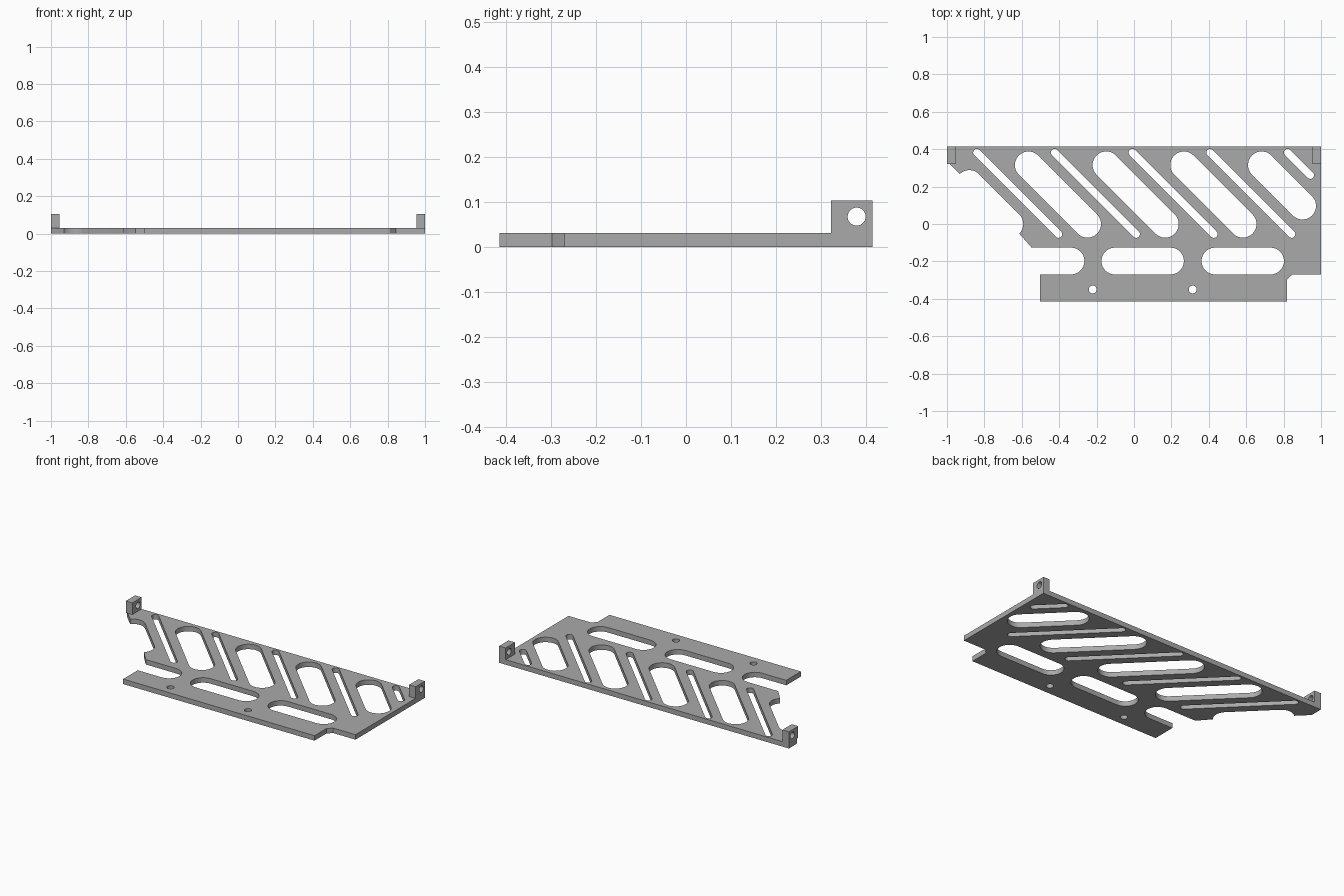
import bpy
import math
from mathutils import Matrix

if "Cube" in bpy.data.objects:
    bpy.data.objects.remove(bpy.data.objects["Cube"])

T = 0.031            # plate thickness
PITCH = 0.4155       # spacing of the diagonal slots
R_BIG, R_THIN, R_ROW = 0.073, 0.02, 0.072

grey = bpy.data.materials.new("grey metal")
grey.diffuse_color = (0.4, 0.4, 0.4, 1)
grey.use_nodes = True
grey.node_tree.nodes["Principled BSDF"].inputs["Base Color"].default_value = grey.diffuse_color


def arc(cx, cy, r, a0, a1, n=14):
    """Points on an arc, angles in degrees."""
    angles = [math.radians(a0 + (a1 - a0) * i / n) for i in range(n + 1)]
    return [(cx + r * math.cos(a), cy + r * math.sin(a)) for a in angles]


def circle(cx, cy, r, n=28):
    return arc(cx, cy, r, 0, 360, n)[:-1]


def slot(x0, y0, x1, y1, r):
    """Round-ended slot between two cap centres."""
    a = math.degrees(math.atan2(y1 - y0, x1 - x0))
    return arc(x1, y1, r, a - 90, a + 90) + arc(x0, y0, r, a + 90, a + 270)


def extruded(name, loops, depth, matrix):
    """Solid made from an outline with holes, extruded along local z from 0."""
    curve = bpy.data.curves.new(name, 'CURVE')
    curve.dimensions = '2D'
    curve.fill_mode = 'BOTH'
    curve.extrude = depth / 2
    for loop in loops:
        spline = curve.splines.new('POLY')
        spline.points.add(len(loop) - 1)
        for p, (x, y) in zip(spline.points, loop):
            p.co = (x, y, 0, 1)
        spline.use_cyclic_u = True
    temp = bpy.data.objects.new(name + "_curve", curve)
    bpy.context.collection.objects.link(temp)
    bpy.context.view_layer.update()
    mesh = bpy.data.meshes.new_from_object(
        temp.evaluated_get(bpy.context.evaluated_depsgraph_get()))
    bpy.data.objects.remove(temp)
    mesh.transform(matrix @ Matrix.Translation((0, 0, depth / 2)))
    mesh.materials.clear()
    mesh.materials.append(grey)
    obj = bpy.data.objects.new(name, mesh)
    bpy.context.collection.objects.link(obj)
    bpy.ops.object.select_all(action='DESELECT')
    obj.select_set(True)
    bpy.context.view_layer.objects.active = obj
    # weld the caps to the walls
    bpy.ops.object.mode_set(mode='EDIT')
    bpy.ops.mesh.select_all(action='SELECT')
    bpy.ops.mesh.remove_doubles(threshold=0.0001)
    bpy.ops.mesh.normals_make_consistent(inside=False)
    bpy.ops.object.mode_set(mode='OBJECT')
    bpy.ops.object.shade_smooth_by_angle(angle=math.radians(30))
    return obj


# plate outline: the left side is cut by an open diagonal slot and an open row slot
outline = [(-1, 0.414), (-1, 0.335)]
outline += arc(-0.88, 0.215, R_BIG, 135, 45)
outline += arc(-0.665, 0, R_BIG, 45, -45)
outline += [(-0.548, -0.126)]
outline += arc(-0.337, -0.198, R_ROW, 90, -90)
outline += [(-0.503, -0.27), (-0.503, -0.414), (0.818, -0.414),
            (0.818, -0.298), (0.845, -0.27), (1, -0.27), (1, 0.414)]

# diagonal slots, the last of each kind shortened by the right edge
holes = []
for i in range(4):
    x, run = -0.564 + i * PITCH, 0.315 if i < 3 else 0.218
    holes.append(slot(x, 0.315, x + run, 0.315 - run, R_BIG))
for i in range(5):
    x, run = -0.84 + i * PITCH, 0.436 if i < 4 else 0.121
    holes.append(slot(x, 0.382, x + run, 0.382 - run, R_THIN))

# front row slots and screw holes
for x in (-0.102, 0.433):
    holes.append(slot(x, -0.198, x + 0.297, -0.198, R_ROW))
for x in (-0.221, 0.314):
    holes.append(circle(x, -0.35, 0.021))

extruded("plate", [outline] + holes, T, Matrix.Identity(4))

# upright lugs with a cross hole at the rear corners
profile = [(0.322, T), (0.414, T), (0.414, 0.104), (0.322, 0.104)]
to_yz = Matrix(((0, 0, 1, 0), (1, 0, 0, 0), (0, 1, 0, 0), (0, 0, 0, 1)))
for name, x in (("left_lug", -1), ("right_lug", 0.955)):
    extruded(name, [profile, circle(0.379, 0.068, 0.02)], 0.045,
             Matrix.Translation((x, 0, 0)) @ to_yz)
